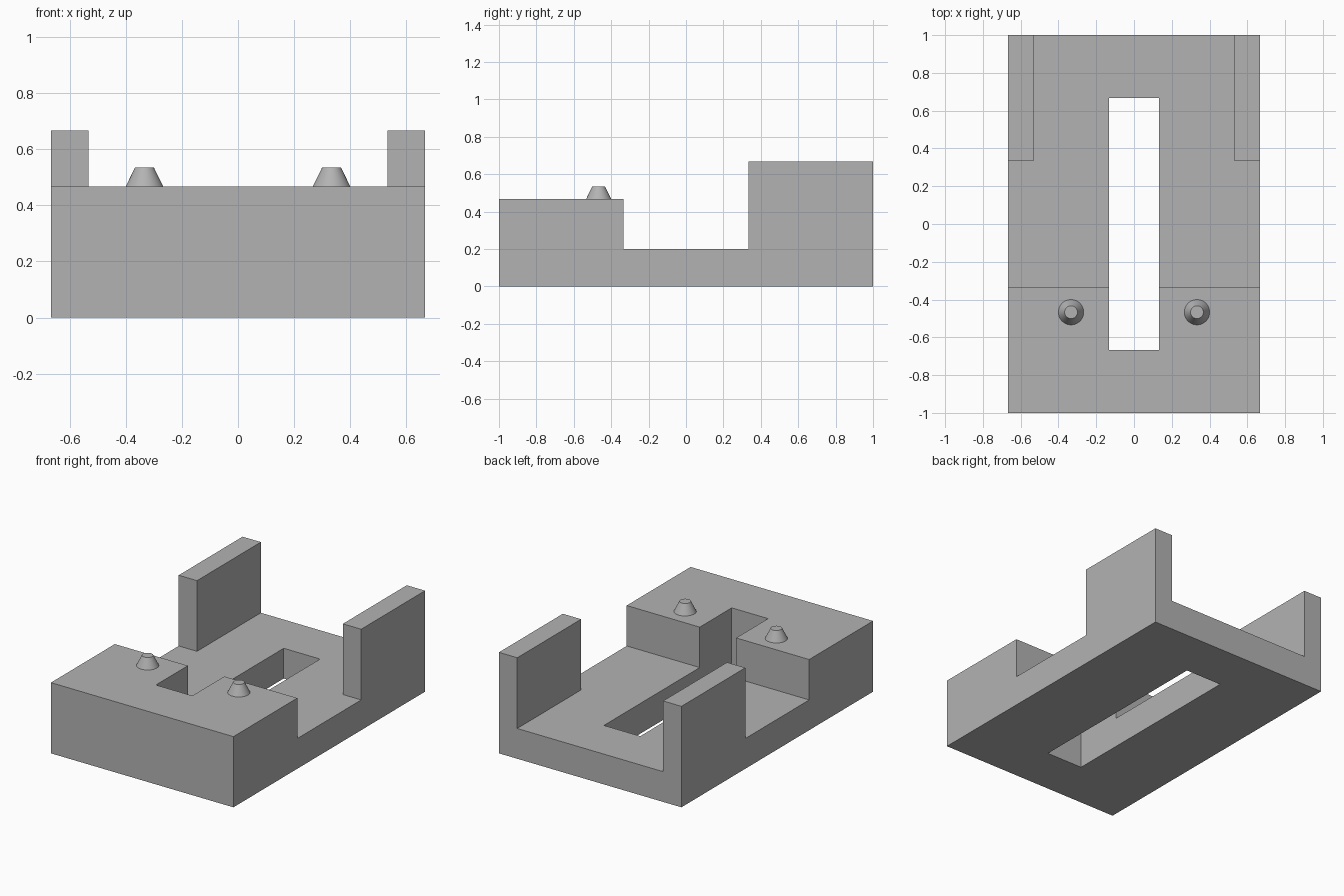
import bpy
import bmesh
from mathutils import Vector

default = bpy.data.objects.get("Cube")
if default:
    bpy.data.objects.remove(default, do_unlink=True)

# Single grey colour
GREY = (0.45, 0.45, 0.45, 1)
grey = bpy.data.materials.new("plain grey")
grey.use_nodes = True
grey.diffuse_color = GREY
grey.node_tree.nodes["Principled BSDF"].inputs["Base Color"].default_value = GREY

# Main dimensions, in thirds of a unit
HALF_W, THIRD = 2 / 3, 1 / 3
DECK, STEP, WALL = 0.2, 0.467, 0.667


def add_object(name, bm):
    bmesh.ops.recalc_face_normals(bm, faces=bm.faces)
    mesh = bpy.data.meshes.new(name)
    bm.to_mesh(mesh)
    bm.free()
    mesh.materials.append(grey)
    obj = bpy.data.objects.new(name, mesh)
    bpy.context.collection.objects.link(obj)
    return obj


def prism(name, profile, x0, x1):
    """Extrude a closed (y, z) profile along x."""
    bm = bmesh.new()
    face = bm.faces.new([bm.verts.new((x0, y, z)) for y, z in profile])
    grown = bmesh.ops.extrude_face_region(bm, geom=[face])["geom"]
    verts = [v for v in grown if isinstance(v, bmesh.types.BMVert)]
    bmesh.ops.translate(bm, verts=verts, vec=Vector((x1 - x0, 0, 0)))
    return add_object(name, bm)


def box(name, x0, x1, y0, y1, z0, z1):
    return prism(name, [(y0, z0), (y1, z0), (y1, z1), (y0, z1)], x0, x1)


def combine(target, tool, operation):
    tool.hide_render = True
    mod = target.modifiers.new(operation.lower(), 'BOOLEAN')
    mod.operation, mod.solver, mod.object = operation, 'EXACT', tool
    bpy.context.view_layer.objects.active = target
    bpy.ops.object.modifier_apply(modifier=mod.name)
    bpy.data.objects.remove(tool, do_unlink=True)


# Stepped base: raised front block and low rear deck
base = prism("base", [(-1, 0), (1, 0), (1, DECK), (-THIRD, DECK),
                      (-THIRD, STEP), (-1, STEP)], -HALF_W, HALF_W)

# Rear side walls, joined flush with the base
for side in (-1, 1):
    x0, x1 = sorted((side * 0.533, side * HALF_W))
    combine(base, box("side_wall", x0, x1, THIRD, 1, 0, WALL), 'UNION')

# Long slot through the middle
combine(base, box("slot_cutter", -0.133, 0.133, -0.667, 0.667, -0.5, 1), 'DIFFERENCE')

# Tapered pegs on the front block
for side, label in ((-1, "right"), (1, "left")):
    bm = bmesh.new()
    bmesh.ops.create_cone(bm, cap_ends=True, segments=48, radius1=0.067,
                          radius2=0.034, depth=0.067)
    peg = add_object(label + "_peg", bm)
    peg.location = (side * THIRD, -0.467, STEP + 0.0335)
    bpy.ops.object.select_all(action='DESELECT')
    peg.select_set(True)
    bpy.context.view_layer.objects.active = peg
    bpy.ops.object.shade_smooth_by_angle()
